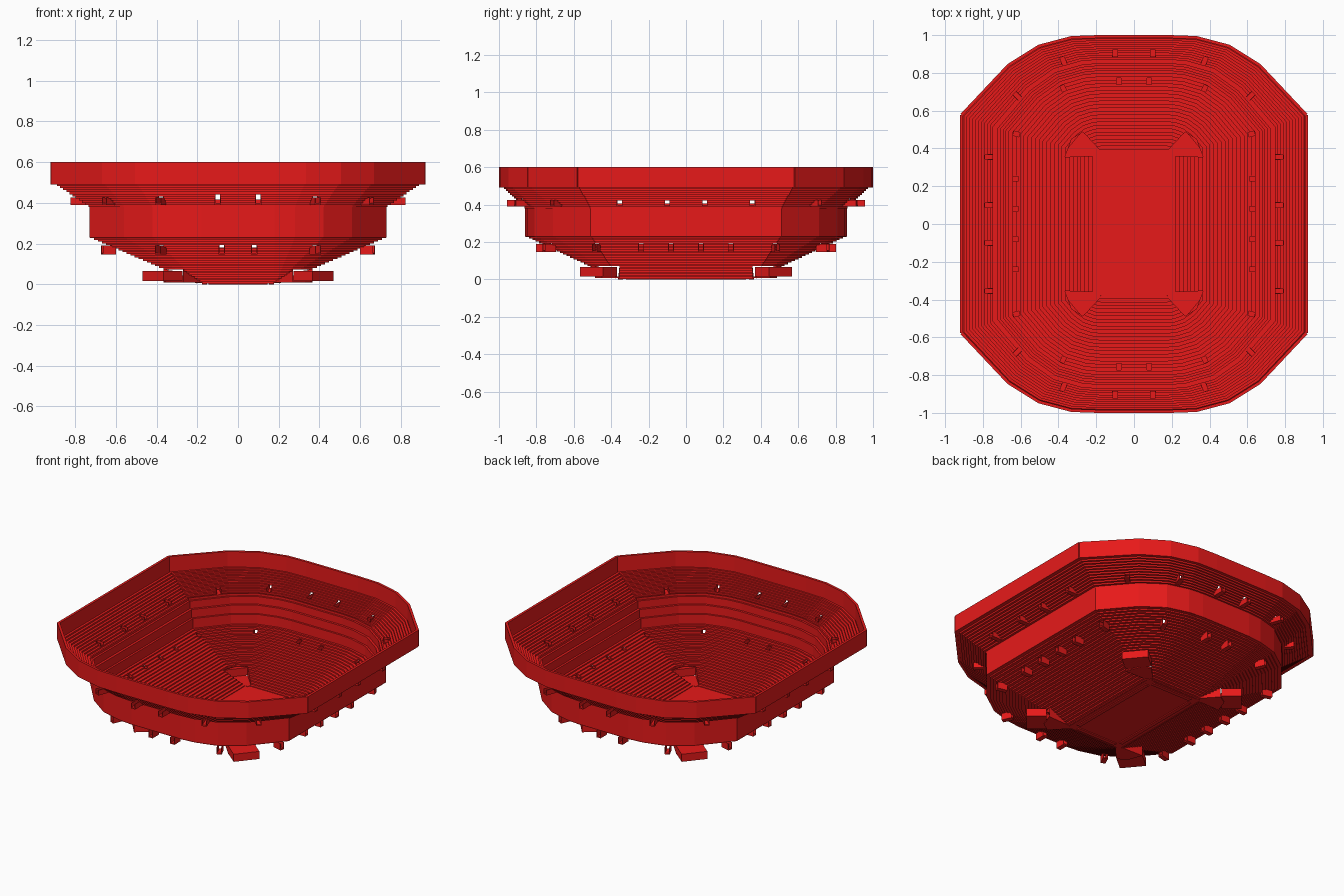
import bpy, bmesh, math
from mathutils import Matrix, Vector

if "Cube" in bpy.data.objects:
    bpy.data.objects.remove(bpy.data.objects["Cube"])

red = bpy.data.materials.new("red")
red.diffuse_color = (0.8, 0.01, 0.01, 1)
red.use_nodes = True
red.node_tree.nodes["Principled BSDF"].inputs["Base Color"].default_value = red.diffuse_color

# Quarter plan outlines: field edge, facade, rim
FIELD = [(.20, .36), (.195, .365), (.19, .37), (.185, .375), (.175, .375)]
WALL = [(.73, .51), (.56, .71), (.42, .81), (.28, .85), (.18, .86)]
RIM = [(.905, .575), (.66, .835), (.50, .935), (.33, .98), (.19, .985)]


def ring(t):
    """Full plan outline; t = 0 field edge, 1 facade, 2 rim."""
    a, b, f = (FIELD, WALL, t) if t <= 1 else (WALL, RIM, t - 1)
    q = [(p[0] + (r[0] - p[0]) * f, p[1] + (r[1] - p[1]) * f) for p, r in zip(a, b)]
    left = [(-x, y) for x, y in reversed(q)]
    back = q + left
    return back + [(-x, -y) for x, y in back]


def finish(bm, name):
    bmesh.ops.recalc_face_normals(bm, faces=bm.faces[:])
    me = bpy.data.meshes.new(name)
    bm.to_mesh(me)
    bm.free()
    ob = bpy.data.objects.new(name, me)
    me.materials.append(red)
    bpy.context.collection.objects.link(ob)
    return ob


def loft(name, profile):
    """Sweep a closed (t, z) profile round the plan."""
    bm = bmesh.new()
    rows = [[bm.verts.new((x, y, z)) for x, y in ring(t)] for t, z in profile]
    for i, r in enumerate(rows):
        s = rows[(i + 1) % len(rows)]
        for j in range(len(r)):
            k = (j + 1) % len(r)
            bm.faces.new((r[j], r[k], s[k], s[j]))
    return finish(bm, name)


def box(bm, c, size, ang=0):
    m = (Matrix.Translation(c) @ Matrix.Rotation(ang, 4, 'Z')
         @ Matrix.Diagonal((*size, 1)))
    return bmesh.ops.create_cube(bm, size=1, matrix=m)["verts"]


def prism(bm, pts, z0, z1):
    lo = [bm.verts.new((x, y, z0)) for x, y in pts]
    hi = [bm.verts.new((x, y, z1)) for x, y in pts]
    bm.faces.new(lo[::-1])
    bm.faces.new(hi)
    for i in range(len(pts)):
        k = (i + 1) % len(pts)
        bm.faces.new((lo[i], lo[k], hi[k], hi[i]))


def stairs(t0, z0, t1, z1, n, dt, dz):
    """Stepped seating shell with a stepped underside."""
    top = [(t0, z0)]
    for i in range(n):
        z = z0 + (z1 - z0) * (i + 1) / n
        top += [(t0 + (t1 - t0) * i / n, z), (t0 + (t1 - t0) * (i + 1) / n, z)]
    return top + [(t + dt, z - dz) for t, z in reversed(top)]


# Seating tiers and the facade with stepped suites inside
lower = loft("lower_seating", stairs(0, .008, .985, .232, 26, .012, .005))
upper = loft("upper_seating", stairs(1.0, .385, 1.97, .50, 11, .03, .006))
loft("suite_facade", [(.90, .215), (.90, .28), (.925, .28), (.925, .335), (.955, .335),
                      (.955, .385), (.98, .385), (.98, .40), (1, .40), (1, .23), (.97, .23)])

# Rim wall made of separate slabs
bm = bmesh.new()
pts = [Vector(p) for p in ring(2)]
for i, a in enumerate(pts):
    b = pts[(i + 1) % len(pts)]
    d = b - a
    n = Vector((d.y, -d.x)).normalized()
    c = (a + b) / 2 + n * .007
    box(bm, (c.x, c.y, .545), (d.length + .006, .016, .11), math.atan2(d.y, d.x))
finish(bm, "rim_wall")

QUADS = [(1, 1), (-1, 1), (1, -1), (-1, -1)]


def entrances(name, tier, spots, z, length, depth):
    """Stairway openings: U-shaped channels plus holes cut in the tier."""
    ch, cut = bmesh.new(), bmesh.new()
    for px, py, deg in spots:
        for sx, sy in QUADS:
            dx, dy = math.cos(math.radians(deg)) * sx, math.sin(math.radians(deg)) * sy
            ang = math.atan2(dy, dx)
            c = Vector((px * sx, py * sy, z))
            u, v = Vector((dx, dy, 0)), Vector((-dy, dx, 0))
            box(ch, c + Vector((0, 0, .004)), (length, .030, .008), ang)
            for s in (-1, 1):
                w = box(ch, c + v * s * .0135 + Vector((0, 0, depth / 2)),
                        (length, .004, depth), ang)
            box(cut, c - u * length * .2 + Vector((0, 0, .048)), (length * .5, .023, .08), ang)
    finish(ch, name)
    cutter = finish(cut, name + "_cutter")
    add_cut(tier, cutter)


def add_cut(target, cutter):
    cutter.hide_render = True
    cutter.display_type = 'WIRE'
    m = target.modifiers.new("cut", 'BOOLEAN')
    m.operation, m.solver, m.object = 'DIFFERENCE', 'EXACT', cutter


entrances("lower_entrances", lower,
          [(.64, .08, 0), (.64, .24, 0), (.635, .48, 15), (.38, .73, 65), (.08, .77, 90)],
          .145, .065, .045)
entrances("upper_entrances", upper,
          [(.785, .10, 0), (.785, .355, 0), (.63, .69, 45), (.38, .88, 70), (.10, .92, 90)],
          .39, .075, .035)

# Corner notches in the lower tier, with floor, side walls and tunnel
NOTCH = [(.18, .36), (.235, .36), (.365, .355), (.33, .45), (.27, .487), (.175, .385)]
cut, fl, wl, tn = (bmesh.new() for _ in range(4))
for sx, sy in QUADS:
    P = [(x * sx, y * sy) for x, y in NOTCH]
    prism(cut, P, -.05, .14)
    prism(fl, P, .008, .014)
    for a, b in ((P[1], P[2]), (P[5], P[4])):
        q = [wl.verts.new(co) for co in ((*a, .01), (*b, .01), (*b, .078), (*a, .022))]
        wl.faces.new(q)
    ang = math.atan2(.64 * sy, .77 * sx)
    box(tn, ((.325 + .046) * sx, (.43 + .038) * sy, .04), (.12, .16, .05), ang)
add_cut(lower, finish(cut, "notch_cutter"))
finish(fl, "notch_floor")
finish(wl, "notch_walls")
finish(tn, "corner_tunnels")

# Playing field with border bars beneath
bm = bmesh.new()
prism(bm, ring(.02), .006, .012)
for s in (-1, 1):
    box(bm, (s * .165, 0, .004), (.025, .64, .008))
    box(bm, (0, s * .35, .004), (.29, .025, .008))
finish(bm, "field")
